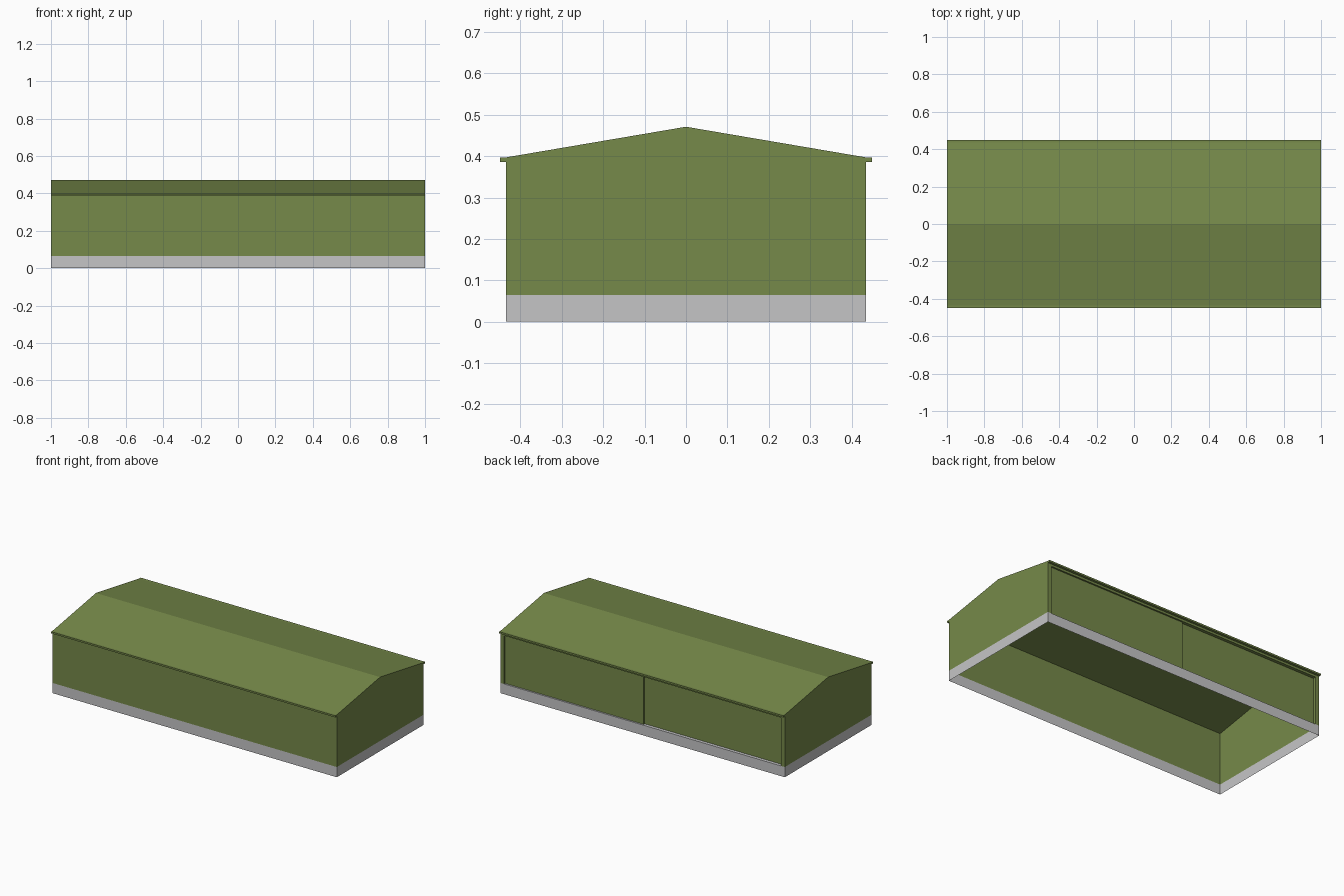
import bpy
from mathutils import Vector

if "Cube" in bpy.data.objects:
    bpy.data.objects.remove(bpy.data.objects["Cube"])

L, W = 1.0, 0.435              # half length, half width
BASE, EAVE, RIDGE = 0.065, 0.397, 0.471
GUT_Z, GUT_Y = 0.386, 0.45


def material(name, rgb):
    m = bpy.data.materials.new(name)
    m.diffuse_color = (*[(c / 255) ** 2.2 for c in rgb], 1)
    m.use_nodes = True
    m.node_tree.nodes["Principled BSDF"].inputs["Base Color"].default_value = m.diffuse_color
    return m


OLIVE = material("olive_green", (117, 136, 75))
GREY = material("light_grey", (196, 196, 197))


def make(name, faces, mat):
    """faces: list of (corner points, outward direction)."""
    verts, polys = [], []
    for pts, out in faces:
        p = [Vector(q) for q in pts]
        n = (p[1] - p[0]).cross(p[2] - p[1])
        if n.dot(Vector(out)) < 0:
            p.reverse()
        polys.append(range(len(verts), len(verts) + len(p)))
        verts += p
    me = bpy.data.meshes.new(name)
    me.from_pydata(verts, [], [list(f) for f in polys])
    me.materials.append(mat)
    ob = bpy.data.objects.new(name, me)
    bpy.context.collection.objects.link(ob)
    return ob


def wall_y(x0, x1, y, z0, z1, s):
    return ([(x0, y, z0), (x1, y, z0), (x1, y, z1), (x0, y, z1)], (0, s, 0))


def wall_x(x, y0, y1, z0, z1, s):
    return ([(x, y0, z0), (x, y1, z0), (x, y1, z1), (x, y0, z1)], (s, 0, 0))


def flat_z(x0, x1, y0, y1, z, s):
    return ([(x0, y0, z), (x1, y0, z), (x1, y1, z), (x0, y1, z)], (0, 0, s))


# Grey plinth, open underneath
make("plinth", [wall_y(-L, L, s * W, 0, BASE, s) for s in (-1, 1)]
     + [wall_x(s * L, -W, W, 0, BASE, s) for s in (-1, 1)], GREY)

# Gable end walls and plain front wall
for s, side in ((-1, "left"), (1, "right")):
    prof = [(-W, BASE), (W, BASE), (W, EAVE), (0, RIDGE), (-W, EAVE)]
    make(side + "_gable_wall", [([(s * L, y, z) for y, z in prof], (s, 0, 0))], OLIVE)
make("front_wall", [wall_y(-L, L, -W, BASE, EAVE, -1)], OLIVE)

# Back frame: end posts and top rail around the recessed doors
P, TOP = 0.975, 0.372
D_LEFT, D_RIGHT = 0.415, 0.425     # depth of the two sliding doors
make("back_door_frame", [
    wall_y(-L, -P, W, BASE, TOP, 1), wall_y(P, L, W, BASE, TOP, 1),
    wall_y(-L, L, W, TOP, EAVE, 1),
    wall_x(-P, D_LEFT, W, BASE, TOP, 1), wall_x(P, D_RIGHT, W, BASE, TOP, -1),
    flat_z(-P, 0, D_LEFT, W, TOP, -1), flat_z(0, P, D_RIGHT, W, TOP, -1)], OLIVE)
make("door_sill", [flat_z(-P, 0, D_LEFT, W, BASE, 1),
                   flat_z(0, P, D_RIGHT, W, BASE, 1)], GREY)
make("back_door_rear", [wall_y(-P, 0, D_LEFT, BASE, TOP, 1)], OLIVE)
make("back_door_near", [wall_y(0, P, D_RIGHT, BASE, TOP, 1),
                        wall_x(0, D_LEFT, D_RIGHT, BASE, TOP, -1)], OLIVE)

# Roof slopes
make("roof", [([(-L, s * W, EAVE), (L, s * W, EAVE), (L, 0, RIDGE), (-L, 0, RIDGE)],
               (0, 0, 1)) for s in (-1, 1)], OLIVE)

# Gutters along both eaves
for s, side in ((-1, "front"), (1, "back")):
    a, b = s * W, s * GUT_Y
    make(side + "_gutter", [
        wall_y(-L, L, b, GUT_Z, EAVE, s),
        flat_z(-L, L, a, b, GUT_Z, -1), flat_z(-L, L, a, b, EAVE, 1),
        wall_x(-L, a, b, GUT_Z, EAVE, -1), wall_x(L, a, b, GUT_Z, EAVE, 1)], OLIVE)
